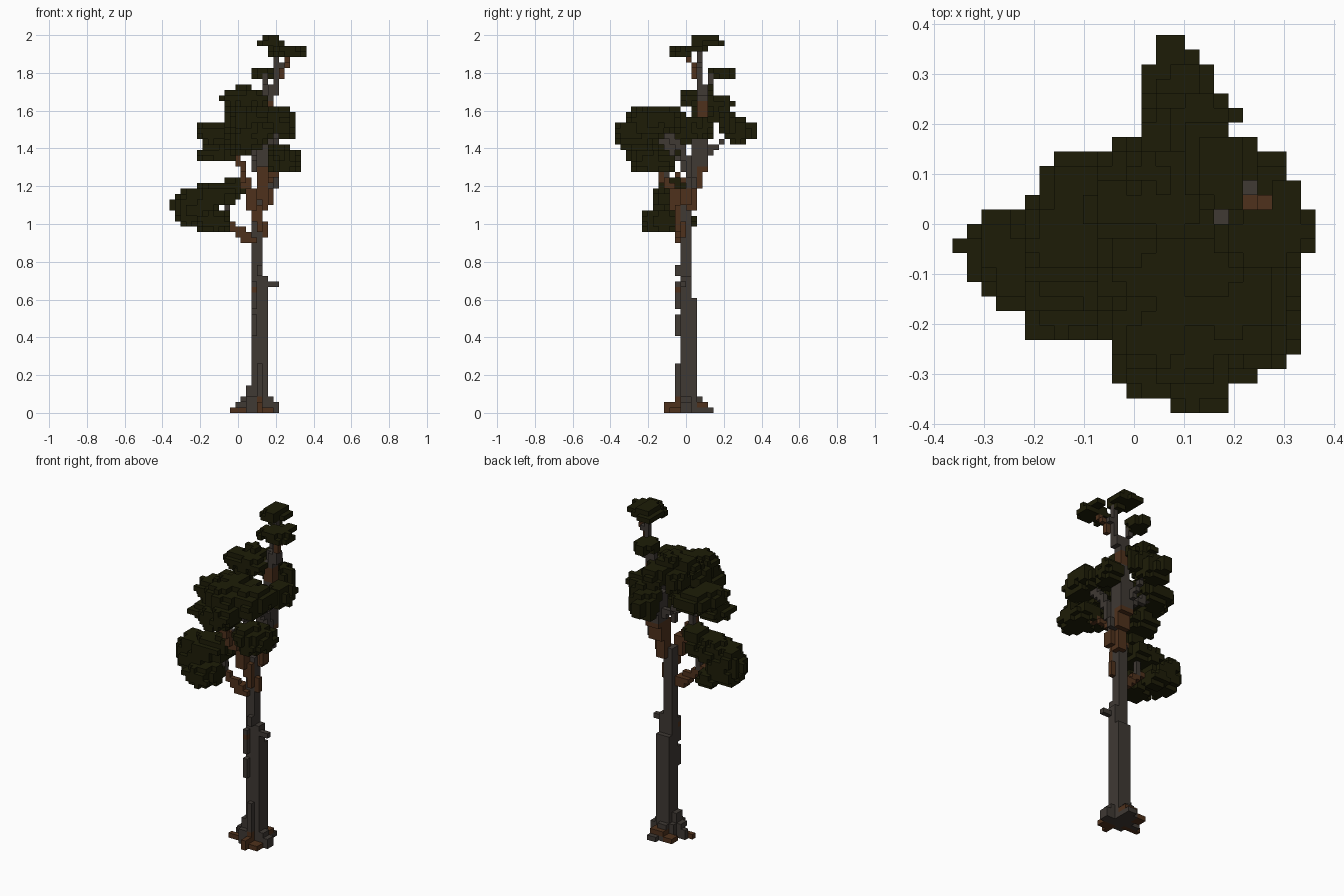
import bpy, bmesh, math, random
from mathutils import Vector

random.seed(4)
V = 2 / 69                                   # block size
ORG = Vector((-12.5 * V, -13 * V, 0))
cells = {}                                   # (i, j, k) -> (part, material)


def material(name, rgb):
    m = bpy.data.materials.new(name)
    m.diffuse_color = (*rgb, 1)
    return m


MATS = {
    "leaf": material("dark olive leaf", (0.0125, 0.0120, 0.0022)),
    "bark": material("grey bark", (0.050, 0.041, 0.034)),
    "wood": material("brown wood", (0.078, 0.031, 0.0115)),
}


def put(c, part, mat):
    if c not in cells and 0 <= c[0] < 25 and 0 <= c[1] < 26 and 0 <= c[2] < 69:
        cells[c] = (part, mat)


def spans(x0, x1, y0, y1, z0, z1):
    out = []
    for a, b, o in zip((x0, y0, z0), (x1, y1, z1), ORG):
        lo = round((a - o) / V)
        out.append((lo, max(lo + 1, round((b - o) / V))))
    return out


def box(part, mat, *b):
    (i0, i1), (j0, j1), (k0, k1) = spans(*b)
    for i in range(i0, i1):
        for j in range(j0, j1):
            for k in range(k0, k1):
                put((i, j, k), part, mat)


def limb(part, mat, n, *pts):
    """Blocky limb, n blocks thick, along a path."""
    for a, b in zip(pts, pts[1:]):
        a, b = Vector(a), Vector(b)
        steps = max(2, int((b - a).length / V * 2))
        for s in range(steps + 1):
            p = (a.lerp(b, s / steps) - ORG) / V - Vector((n / 2, n / 2, 0.5))
            i, j, k = (round(v) for v in p)
            for di in range(n):
                for dj in range(n):
                    put((i + di, j + dj, k), part, mat)


bumps = {}


def clump(part, *b):
    """Rounded leaf clump with a ragged outline, filling the given bounds."""
    sp = spans(*b)
    mid = [(lo + hi) / 2 for lo, hi in sp]
    half = [(hi - lo) / 2 for lo, hi in sp]
    for i in range(*sp[0]):
        for j in range(*sp[1]):
            for k in range(*sp[2]):
                d = sum(abs((c + 0.5 - m) / h) ** 2.4
                        for c, m, h in zip((i, j, k), mid, half))
                r = bumps.setdefault((i // 2, j // 2, k // 2), random.uniform(-0.3, 0.3))
                r += bumps.setdefault((i, j, k, 1), random.uniform(-0.15, 0.15))
                if d <= 1 + r:
                    put((i, j, k), part, "leaf")


# Roots: crossing arms with a stepped core
box("roots", "wood", 0.10, 0.13, -0.116, -0.03, 0, 0.06)
box("roots", "wood", -0.044, 0.07, -0.03, 0.0, 0, 0.029)
box("roots", "wood", 0.13, 0.19, -0.087, -0.03, 0, 0.029)
box("roots", "wood", 0.0, 0.07, 0.058, 0.116, 0, 0.029)
box("roots", "wood", 0.07, 0.16, 0.058, 0.116, 0.029, 0.058)
box("roots", "bark", -0.0145, 0.217, 0.0, 0.03, 0, 0.058)
box("roots", "bark", 0.16, 0.217, -0.03, 0.03, 0, 0.058)
box("roots", "bark", 0.07, 0.16, 0.058, 0.116, 0, 0.029)
box("roots", "bark", 0.10, 0.16, 0.116, 0.145, 0, 0.029)
box("roots", "bark", 0.0145, 0.188, -0.03, 0.03, 0.058, 0.087)
box("roots", "bark", 0.044, 0.10, -0.058, 0.058, 0, 0.087)
box("roots", "bark", 0.07, 0.13, 0.058, 0.087, 0.058, 0.087)

# Trunk with raised bark strips and a short stub
box("trunk", "wood", 0.10, 0.13, -0.058, -0.03, 0.03, 0.10)
box("trunk", "bark", 0.044, 0.072, -0.03, 0.03, 0, 0.145)
box("trunk", "bark", 0.072, 0.16, -0.03, 0.058, 0, 0.61)
box("trunk", "bark", 0.072, 0.16, -0.03, 0.03, 0.61, 0.72)
box("trunk", "bark", 0.072, 0.13, -0.03, 0.03, 0.72, 0.93)
box("trunk", "wood", 0.072, 0.10, -0.058, -0.03, 0.64, 0.67)
for x, z0, z1 in ((0.10, 0.06, 0.26), (0.072, 0.41, 0.52), (0.072, 0.55, 0.69), (0.10, 0.72, 0.785)):
    box("trunk", "bark", x, x + V, -0.058, -0.03, z0, z1)
box("trunk", "bark", 0.16, 0.217, -0.03, 0.0, 0.67, 0.70)
box("trunk", "bark", 0.13, 0.16, -0.03, 0.0, 0.67, 0.73)
box("trunk", "wood", 0.13, 0.16, -0.03, 0.0, 0.94, 1.01)
box("trunk", "wood", 0.10, 0.13, -0.058, -0.03, 0.95, 1.04)
box("trunk", "bark", 0.072, 0.13, -0.03, 0.03, 0.93, 1.13)

# Low side branch
limb("low_branch", "wood", 2, (0.08, -0.03, 0.90), (0.02, -0.03, 0.94))
limb("low_branch", "wood", 1, (0.02, -0.04, 0.96), (-0.04, -0.05, 1.0), (-0.15, -0.07, 1.04))
limb("low_branch", "bark", 1, (-0.06, -0.05, 1.0), (-0.06, -0.05, 1.12))

# Main fork
limb("left_branch", "wood", 2, (0.10, -0.03, 1.03), (0.07, -0.06, 1.13), (0.045, -0.08, 1.21))
limb("left_branch", "bark", 1, (0.03, -0.09, 1.22), (0.01, -0.12, 1.32), (-0.03, -0.13, 1.38))
limb("left_branch", "wood", 1, (0.05, -0.10, 1.2), (0.03, -0.15, 1.29), (0.0, -0.17, 1.36))
limb("right_branch", "wood", 2, (0.13, 0.03, 1.08), (0.13, 0.04, 1.2))
box("right_branch", "bark", 0.16, 0.188, 0.0, 0.058, 1.2, 1.33)
box("right_branch", "wood", 0.16, 0.188, -0.03, 0.029, 1.1, 1.2)
limb("right_branch", "wood", 3, (0.145, 0.045, 1.2), (0.145, 0.06, 1.30))
limb("right_branch", "bark", 3, (0.145, 0.06, 1.30), (0.145, 0.07, 1.47))
limb("right_branch", "bark", 1, (0.19, 0.04, 1.2), (0.2, 0.0, 1.36), (0.2, -0.1, 1.49))
limb("front_branch", "wood", 1, (0.16, 0.02, 1.22), (0.2, -0.08, 1.29), (0.24, -0.18, 1.34))
limb("front_branch", "bark", 1, (0.10, 0.0, 1.3), (0.09, -0.1, 1.42), (0.08, -0.2, 1.5))
limb("back_branch", "bark", 1, (0.12, 0.09, 1.36), (0.11, 0.17, 1.42), (0.10, 0.24, 1.47))
limb("back_branch", "bark", 1, (0.10, 0.06, 1.36), (0.0, 0.07, 1.42), (-0.08, 0.07, 1.47))

# Upper stem and twigs
limb("upper_stem", "bark", 2, (0.145, 0.087, 1.47), (0.145, 0.087, 1.56))
limb("upper_stem", "wood", 2, (0.16, 0.087, 1.56), (0.16, 0.087, 1.64))
limb("upper_stem", "bark", 2, (0.16, 0.087, 1.64), (0.19, 0.087, 1.73))
limb("upper_stem", "bark", 1, (0.20, 0.075, 1.71), (0.20, 0.075, 1.94))
limb("twig", "bark", 1, (0.15, 0.10, 1.68), (0.145, 0.13, 1.79))
limb("twig", "wood", 1, (0.22, 0.045, 1.79), (0.235, 0.045, 1.82), (0.26, 0.045, 1.84), (0.27, 0.015, 1.88))
limb("twig", "bark", 1, (0.20, 0.075, 1.80), (0.235, 0.075, 1.84))

# Crown caps
clump("top_leaves", 0.13, 0.217, 0.029, 0.16, 1.97, 2.0)
box("top_leaves", "leaf", 0.13, 0.188, 0.058, 0.145, 1.97, 2.0)
clump("top_leaves", 0.10, 0.217, 0.029, 0.20, 1.94, 1.97)
box("top_leaves", "leaf", 0.188, 0.246, 0.087, 0.174, 1.94, 1.97)
box("top_leaves", "leaf", 0.16, 0.217, 0.058, 0.13, 1.91, 1.94)
clump("crown_side_leaves", 0.16, 0.362, -0.087, 0.03, 1.87, 1.93)
box("crown_side_leaves", "leaf", 0.304, 0.362, -0.058, 0.029, 1.884, 1.913)
clump("crown_side_leaves", 0.19, 0.333, -0.06, 0.029, 1.91, 1.94)
box("crown_side_leaves", "leaf", 0.275, 0.333, 0.029, 0.087, 1.91, 1.94)
clump("crown_back_leaves", 0.072, 0.188, 0.116, 0.26, 1.77, 1.83)

# Main canopy
for b in (
    (-0.10, 0.16, -0.03, 0.10, 1.63, 1.71),
    (0.0, 0.16, 0.10, 0.26, 1.59, 1.69),
    (-0.02, 0.10, 0.06, 0.145, 1.65, 1.74),
    (-0.06, 0.03, 0.03, 0.17, 1.54, 1.66),
    (0.0, 0.217, 0.16, 0.275, 1.47, 1.60),
    (0.015, 0.16, 0.20, 0.36, 1.43, 1.57),
    (0.044, 0.11, 0.29, 0.377, 1.45, 1.53),
    (0.17, 0.304, 0.0, 0.145, 1.46, 1.57),
    (-0.19, 0.0, 0.0, 0.145, 1.43, 1.55),
    (-0.21, -0.03, -0.12, 0.06, 1.43, 1.54),
    (-0.07, 0.12, -0.2, 0.0, 1.47, 1.62),
    (0.08, 0.2, -0.12, 0.0, 1.50, 1.60),
):
    clump("canopy_leaves", *b)

# Front canopy and its lower lobes
for b in (
    (-0.044, 0.20, -0.32, -0.1, 1.46, 1.62),
    (0.06, 0.20, -0.377, -0.2, 1.42, 1.56),
    (-0.044, 0.12, -0.35, -0.15, 1.40, 1.52),
    (0.12, 0.304, -0.29, -0.03, 1.47, 1.62),
    (0.16, 0.333, -0.28, -0.07, 1.28, 1.40),
    (0.16, 0.275, -0.32, -0.12, 1.32, 1.42),
    (-0.217, -0.02, -0.16, 0.0, 1.32, 1.42),
    (-0.07, 0.07, -0.25, -0.06, 1.35, 1.45),
):
    clump("front_leaves", *b)

# Low left clump
for b in (
    (-0.333, -0.17, -0.13, 0.03, 0.98, 1.19),
    (-0.362, -0.30, -0.058, -0.029, 1.06, 1.13),
    (-0.315, -0.10, -0.18, 0.0, 0.98, 1.18),
    (-0.22, -0.044, -0.232, -0.03, 0.957, 1.06),
    (-0.25, 0.015, -0.174, 0.03, 1.09, 1.22),
    (-0.087, 0.03, -0.145, 0.0, 1.17, 1.25),
    (-0.22, -0.10, -0.06, 0.058, 0.957, 1.03),
):
    clump("low_leaves", *b)

# Turn the blocks into meshes, outer faces only
SIDES = [(Vector(n), Vector(u), Vector(n).cross(Vector(u))) for n, u in (
    ((1, 0, 0), (0, 1, 0)), ((-1, 0, 0), (0, 0, 1)), ((0, 1, 0), (0, 0, 1)),
    ((0, -1, 0), (1, 0, 0)), ((0, 0, 1), (1, 0, 0)), ((0, 0, -1), (0, 1, 0)))]
for part in sorted({p for p, _ in cells.values()}):
    mine = {c: m for c, (p, m) in cells.items() if p == part}
    names = sorted(set(mine.values()))
    bm = bmesh.new()
    for c, m in mine.items():
        mid = Vector(c) + Vector((0.5, 0.5, 0.5))
        for n, u, w in SIDES:
            if tuple(int(a + b) for a, b in zip(c, n)) in cells:
                continue
            f = bm.faces.new([bm.verts.new(ORG + V * (mid + 0.5 * (n + s * u + t * w)))
                              for s, t in ((-1, -1), (1, -1), (1, 1), (-1, 1))])
            f.material_index = names.index(m)
    bmesh.ops.remove_doubles(bm, verts=bm.verts, dist=1e-4)
    me = bpy.data.meshes.new(part)
    bm.to_mesh(me)
    bm.free()
    for n in names:
        me.materials.append(MATS[n])
    bpy.context.collection.objects.link(bpy.data.objects.new(part, me))
